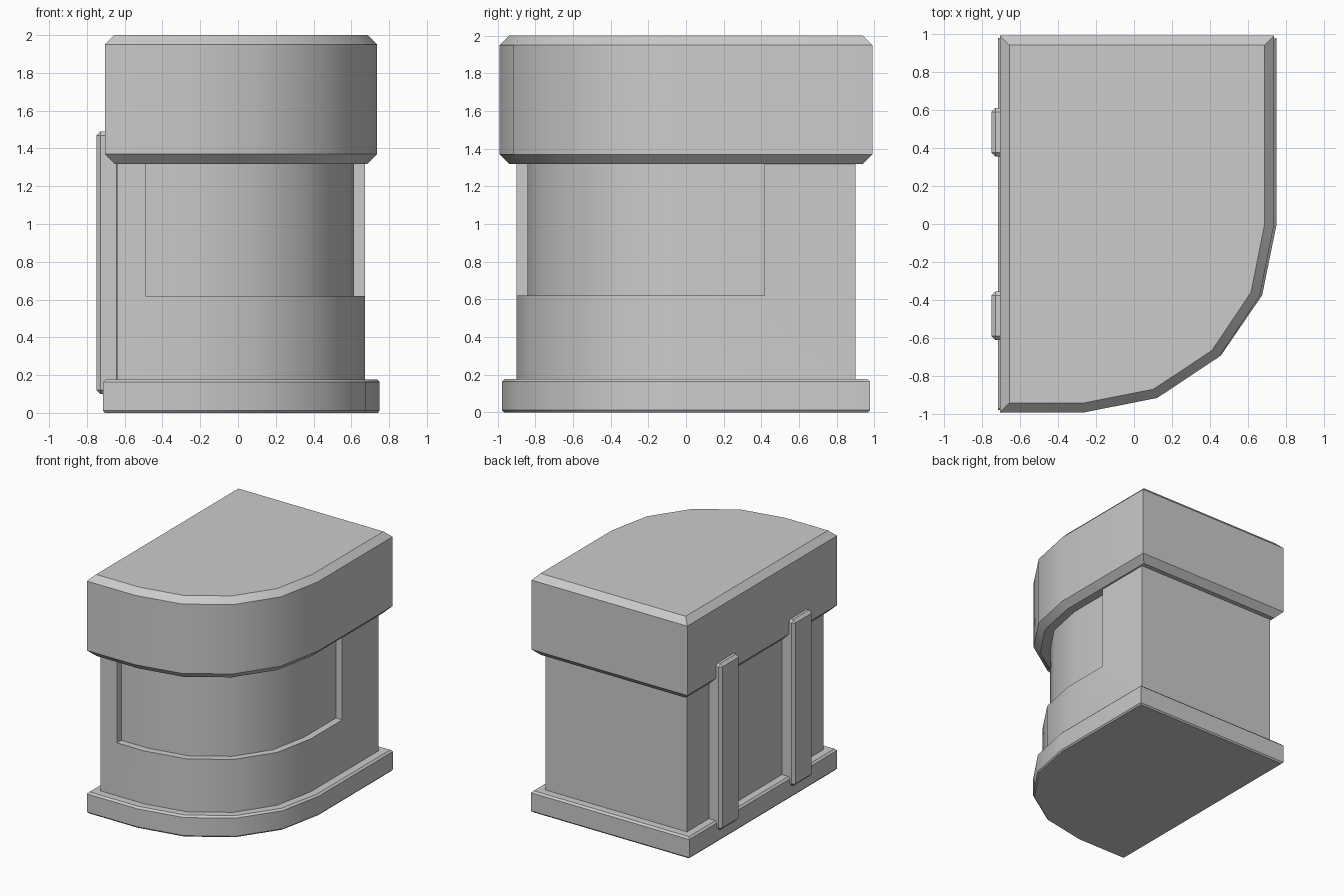
import bpy, bmesh, math

if "Cube" in bpy.data.objects:
    bpy.data.objects.remove(bpy.data.objects["Cube"])


def outline(x0, x1, y, cx, d=0.0):
    """Rectangle with one quarter-round corner (front right), inset by d."""
    x0, x1, y = x0 + d, x1 - d, y - d
    arc = [(cx + (x1 - cx) * math.sin(a), -y * math.cos(a))
           for a in (i * math.pi / 8 for i in range(5))]
    return [(x0, y), (x0, -y)] + arc + [(x1, y)]


def loft(name, rings):
    """Closed solid through (points, z) rings."""
    bm = bmesh.new()
    loops = [[bm.verts.new((x, y, z)) for x, y in pts] for pts, z in rings]
    n = len(loops[0])
    for a, b in zip(loops, loops[1:]):
        for i in range(n):
            j = (i + 1) % n
            bm.faces.new((a[i], a[j], b[j], b[i]))
    bm.faces.new(loops[0][::-1])
    bm.faces.new(loops[-1])
    bmesh.ops.recalc_face_normals(bm, faces=bm.faces)
    mesh = bpy.data.meshes.new(name)
    bm.to_mesh(mesh)
    bm.free()
    obj = bpy.data.objects.new(name, mesh)
    bpy.context.collection.objects.link(obj)
    return obj


def activate(obj):
    bpy.ops.object.select_all(action='DESELECT')
    obj.select_set(True)
    bpy.context.view_layer.objects.active = obj


def smooth(obj):
    activate(obj)
    bpy.ops.object.shade_smooth_by_angle(angle=math.radians(30))


# Base plinth
base = (-0.715, 0.75, 0.977, -0.25)
smooth(loft("base_plinth", [(outline(*base, 0.01), 0.0), (outline(*base), 0.012),
                            (outline(*base), 0.163), (outline(*base, 0.015), 0.178)]))

# Top cap with chamfered rims
cap = (-0.705, 0.737, 0.99, -0.26)
smooth(loft("top_cap", [(outline(*cap, 0.052), 1.318), (outline(*cap), 1.37),
                        (outline(*cap), 1.95), (outline(*cap, 0.05), 2.0)]))

# Body
shape = (-0.64, 0.672, 0.90, -0.237)
body = loft("body", [(outline(*shape), 0.17), (outline(*shape), 1.325)])

# Wrap-around window recess cut into the curved corner
inner = outline(*shape, 0.058)[2:7]
ring = [(-0.49, -1.2), (-0.49, inner[0][1])] + inner + [
    (inner[-1][0], 0.417), (0.9, 0.417), (0.9, -1.2)]
cutter = loft("window_cutter", [(ring, 0.62), (ring, 1.45)])
cutter.hide_render = True
mod = body.modifiers.new("window_recess", 'BOOLEAN')
mod.operation = 'DIFFERENCE'
mod.solver = 'EXACT'
mod.object = cutter
activate(body)
bpy.ops.object.modifier_apply(modifier=mod.name)
bpy.data.objects.remove(cutter)
smooth(body)

# Vertical rails on the left side
for name, y in (("back_rail", 0.482), ("front_rail", -0.482)):
    rect = [(-0.75, y - 0.128), (-0.62, y - 0.128), (-0.62, y + 0.128), (-0.75, y + 0.128)]
    rail = loft(name, [(rect, 0.10), (rect, 1.49)])
    bev = rail.modifiers.new("chamfer", 'BEVEL')
    bev.width = 0.022
    bev.segments = 1
